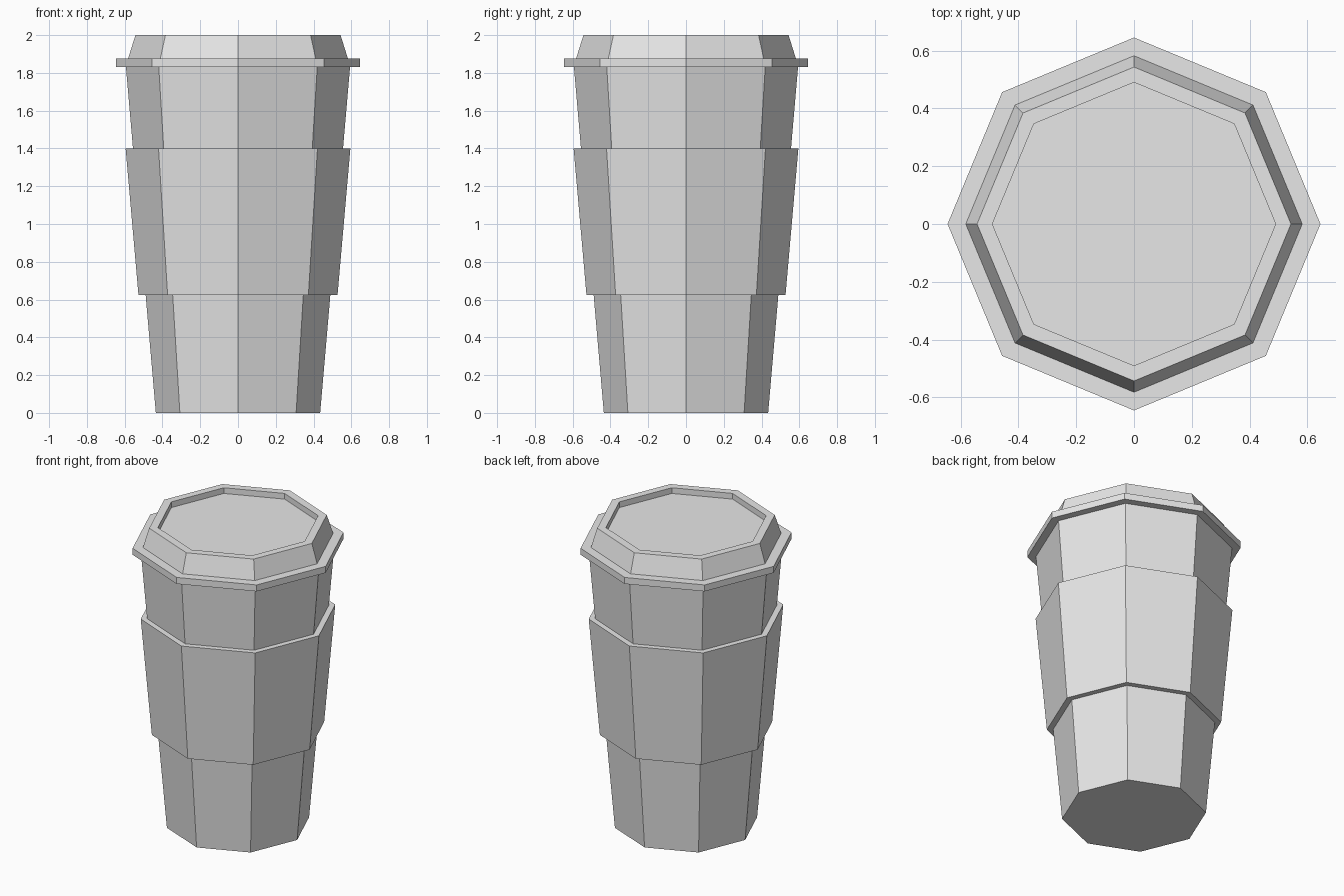
import bpy, bmesh
from math import cos, sin, pi

SIDES = 8

cube = bpy.data.objects.get("Cube")
if cube:
    bpy.data.objects.remove(cube, do_unlink=True)

grey = bpy.data.materials.new("light_grey")
grey.use_nodes = True
colour = (0.8, 0.8, 0.8, 1)
grey.diffuse_color = colour
grey.node_tree.nodes["Principled BSDF"].inputs["Base Color"].default_value = colour


def turned(name, profile, hollow=False):
    """Turn a (radius, height) profile into an eight-sided solid or closed band."""
    bm = bmesh.new()
    rings = [[bm.verts.new((r * cos(2 * pi * i / SIDES), r * sin(2 * pi * i / SIDES), z))
              for i in range(SIDES)] for r, z in profile]
    pairs = list(zip(rings, rings[1:]))
    if hollow:
        pairs.append((rings[-1], rings[0]))
    else:
        bm.faces.new(rings[0][::-1])
        bm.faces.new(rings[-1])
    for low, high in pairs:
        for i in range(SIDES):
            j = (i + 1) % SIDES
            bm.faces.new((low[i], low[j], high[j], high[i]))
    bmesh.ops.recalc_face_normals(bm, faces=bm.faces)
    mesh = bpy.data.meshes.new(name)
    bm.to_mesh(mesh)
    bm.free()
    mesh.materials.append(grey)
    obj = bpy.data.objects.new(name, mesh)
    bpy.context.collection.objects.link(obj)
    return obj


# Tapered cup, reaching slightly into the lid
turned("cup_body", [(0.435, 0), (0.594, 1.84)])

# Sleeve wrapped around the middle, its inner wall buried in the cup
turned("sleeve", [(0.46, 0.625), (0.527, 0.625), (0.595, 1.4), (0.53, 1.4)], hollow=True)

# Lid with a flat rim, sloped collar and sunken top
turned("lid", [(0.57, 1.832), (0.645, 1.832), (0.645, 1.875), (0.582, 1.875),
               (0.543, 2.0), (0.49, 2.0), (0.49, 1.962)])
